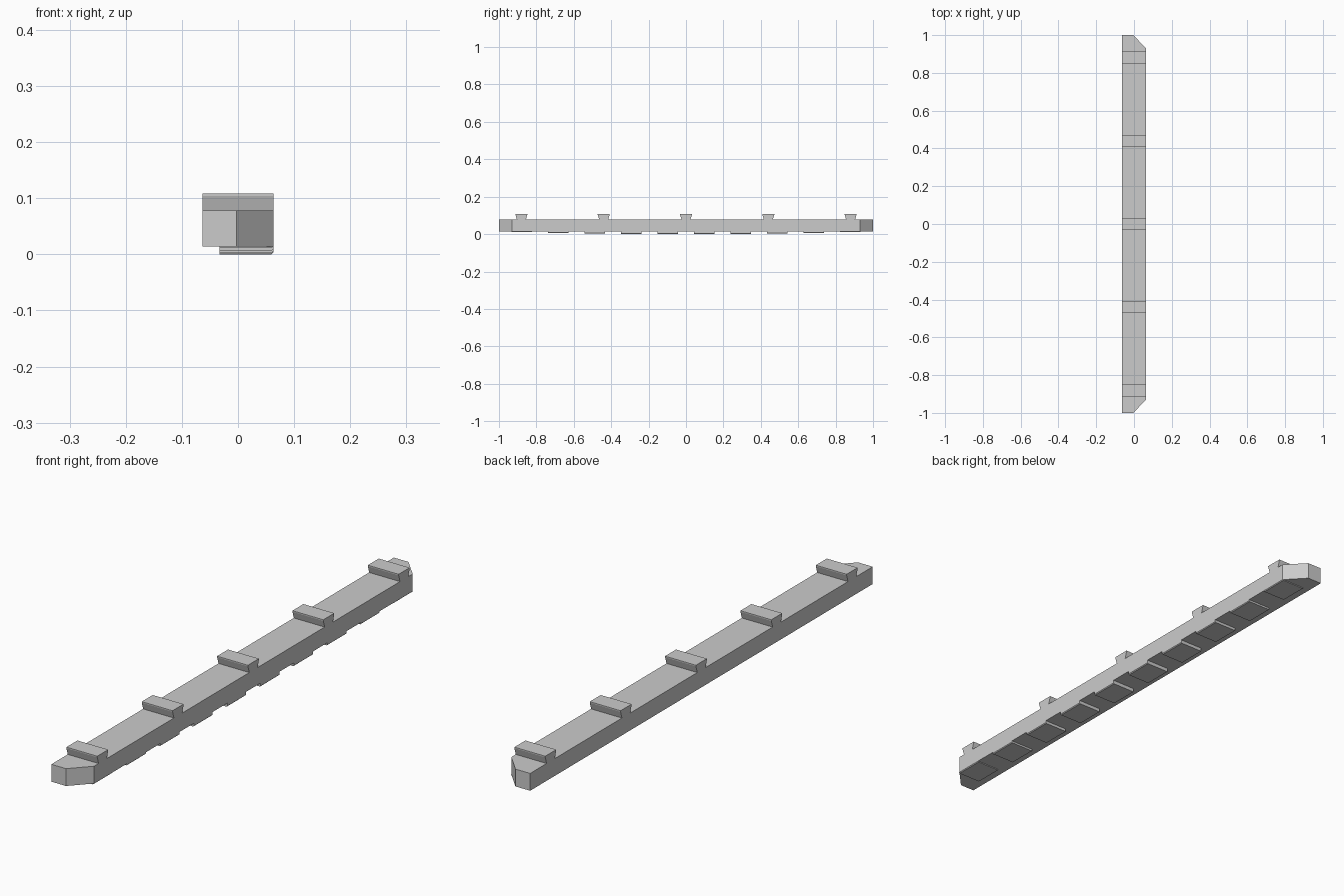
import bpy
import bmesh

cube = bpy.data.objects.get("Cube")
if cube:
    bpy.data.objects.remove(cube, do_unlink=True)

# One plain grey for every part
grey = bpy.data.materials.new("plain grey")
grey.use_nodes = True
grey.diffuse_color = (0.6, 0.6, 0.6, 1)
grey.node_tree.nodes["Principled BSDF"].inputs["Base Color"].default_value = (0.6, 0.6, 0.6, 1)

HALF_W = 0.063
BASE_Z, DECK_Z, TOP_Z = 0.014, 0.078, 0.108


def prism(name, start, sweep):
    """Extrude a closed outline along the sweep vector."""
    mesh = bpy.data.meshes.new(name)
    bm = bmesh.new()
    face = bm.faces.new([bm.verts.new(p) for p in start])
    ext = bmesh.ops.extrude_face_region(bm, geom=[face])
    verts = [g for g in ext["geom"] if isinstance(g, bmesh.types.BMVert)]
    bmesh.ops.translate(bm, verts=verts, vec=sweep)
    bmesh.ops.recalc_face_normals(bm, faces=bm.faces)
    bm.to_mesh(mesh)
    bm.free()
    mesh.materials.append(grey)
    obj = bpy.data.objects.new(name, mesh)
    bpy.context.collection.objects.link(obj)
    return obj


# Long beam with its two left corners cut off
outline = [(-HALF_W, -1), (-0.003, -1), (HALF_W, -0.93),
           (HALF_W, 0.93), (-0.003, 1), (-HALF_W, 1)]
prism("beam", [(x, y, BASE_Z) for x, y in outline], (0, 0, DECK_Z - BASE_Z))

# Flared cleats across the deck
cleat = [(-0.024, DECK_Z), (0.024, DECK_Z), (0.032, TOP_Z - 0.004),
         (0.032, TOP_Z), (-0.032, TOP_Z), (-0.032, TOP_Z - 0.004)]
for i in range(5):
    y0 = (i - 2) * 0.44
    prism(f"cleat_{i + 1}", [(-HALF_W, y0 + y, z) for y, z in cleat],
          (2 * HALF_W, 0, 0))

# Thin pads underneath, lowest in the middle of the beam
pad_half = 0.055
for i in range(10):
    y0 = (i - 4.5) * 0.195
    low = 0.011 * (y0 / 0.88) ** 2 - 0.0001
    pad = [(-0.033, low), (0.06, low), (HALF_W, low + 0.003),
           (HALF_W, BASE_Z), (-0.033, BASE_Z)]
    prism(f"pad_{i + 1}", [(x, y0 - pad_half, z) for x, z in pad],
          (0, 2 * pad_half, 0))
